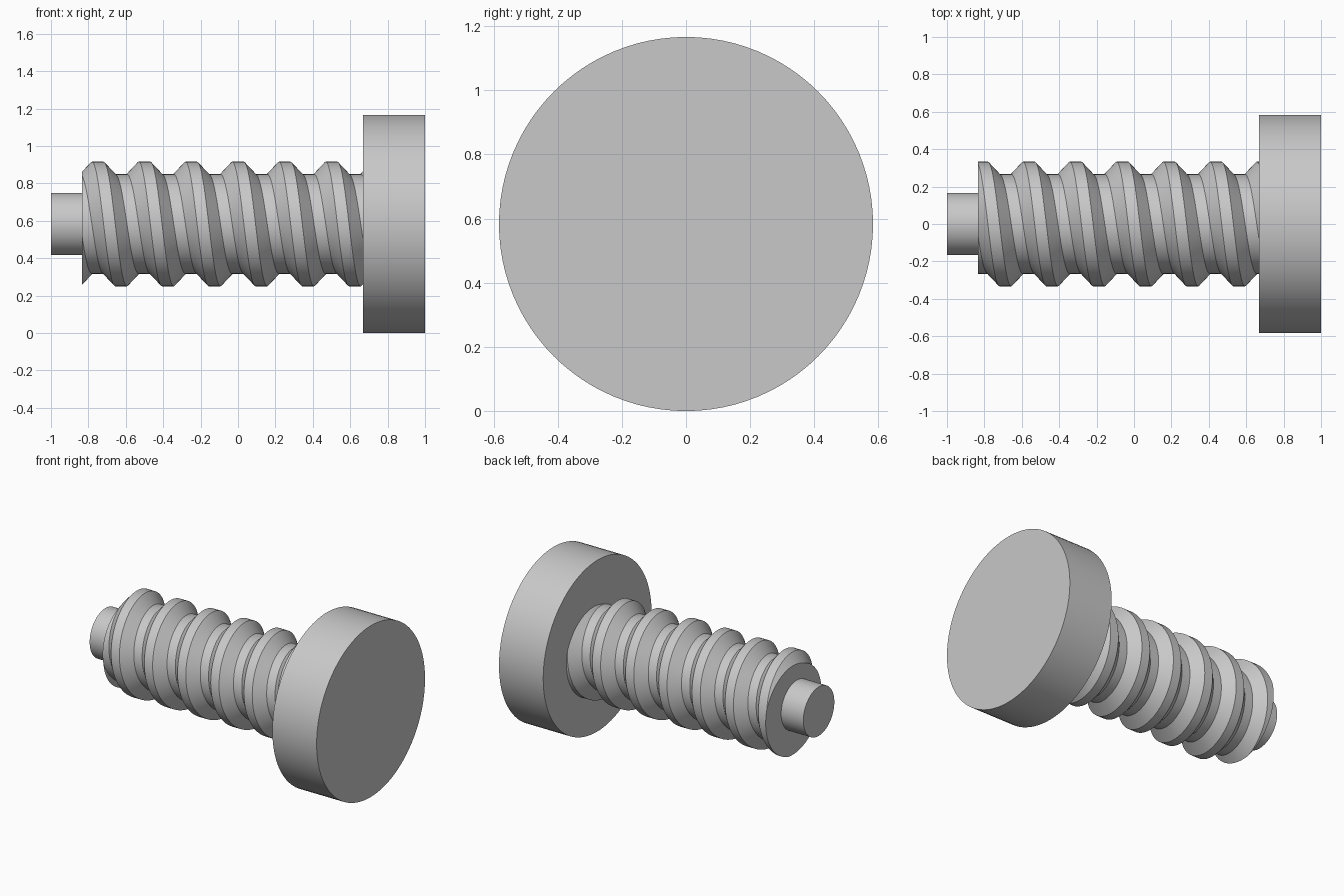
import bpy, bmesh, math
from mathutils import Matrix

if "Cube" in bpy.data.objects:
    bpy.data.objects.remove(bpy.data.objects["Cube"])

AXIS_Z = 0.583            # height of the screw axis
X_TIP, X_START, X_HEAD, X_END = -1.0, -0.833, 0.667, 1.0
R_ROOT, R_CREST = 0.266, 0.333
PITCH = 0.25

steel = bpy.data.materials.new("grey steel")
steel.diffuse_color = (0.58, 0.58, 0.58, 1)
steel.use_nodes = True
steel.node_tree.nodes["Principled BSDF"].inputs["Base Color"].default_value = steel.diffuse_color


def finish(bm, name):
    bmesh.ops.recalc_face_normals(bm, faces=bm.faces)
    mesh = bpy.data.meshes.new(name)
    bm.to_mesh(mesh)
    bm.free()
    mesh.materials.append(steel)
    ob = bpy.data.objects.new(name, mesh)
    bpy.context.collection.objects.link(ob)
    ob.location.z = AXIS_Z
    bpy.ops.object.select_all(action='DESELECT')
    ob.select_set(True)
    bpy.context.view_layer.objects.active = ob
    bpy.ops.object.shade_smooth_by_angle(angle=math.radians(25))
    return ob


def cylinder(name, x0, x1, radius, sides):
    bm = bmesh.new()
    matrix = Matrix.Translation(((x0 + x1) / 2, 0, 0)) @ Matrix.Rotation(math.pi / 2, 4, 'Y')
    bmesh.ops.create_cone(bm, cap_ends=True, segments=sides, radius1=radius,
                          radius2=radius, depth=x1 - x0, matrix=matrix)
    return finish(bm, name)


def threaded_shaft(name, sides=96, turns=10):
    # Trapezoid thread: crest, flank, root and flank are each a quarter pitch
    bm = bmesh.new()
    count = turns * 4
    rows = []
    for i in range(sides):
        a = 2 * math.pi * i / sides
        row = []
        for k in range(count):
            x = (k // 4 - turns // 2) * PITCH + (k % 4 - 0.5) * PITCH / 4 - PITCH * i / sides
            r = R_CREST if k % 4 < 2 else R_ROOT
            row.append(bm.verts.new((x, r * math.sin(a), r * math.cos(a))))
        rows.append(row)
    for i in range(sides):
        # The last row joins the first one a full pitch along
        j, shift = (i + 1, 0) if i + 1 < sides else (0, 4)
        for k in range(shift, count - 1):
            bm.faces.new((rows[i][k], rows[i][k + 1],
                          rows[j][k + 1 - shift], rows[j][k - shift]))
    # Trim both ends flat and cap the free end
    for x, side in ((X_START, -1), (X_HEAD, 1)):
        geom = bm.verts[:] + bm.edges[:] + bm.faces[:]
        cut = bmesh.ops.bisect_plane(bm, geom=geom, dist=1e-6, plane_co=(x, 0, 0),
                                     plane_no=(side, 0, 0), clear_outer=True)
        if side < 0:
            rim = [e for e in cut["geom_cut"] if isinstance(e, bmesh.types.BMEdge)]
            bmesh.ops.edgeloop_fill(bm, edges=rim)
    return finish(bm, name)


cylinder("head", X_HEAD, X_END, 0.583, 96)
threaded_shaft("threaded_shaft")
cylinder("end_pin", X_TIP, X_START, 0.167, 64)
